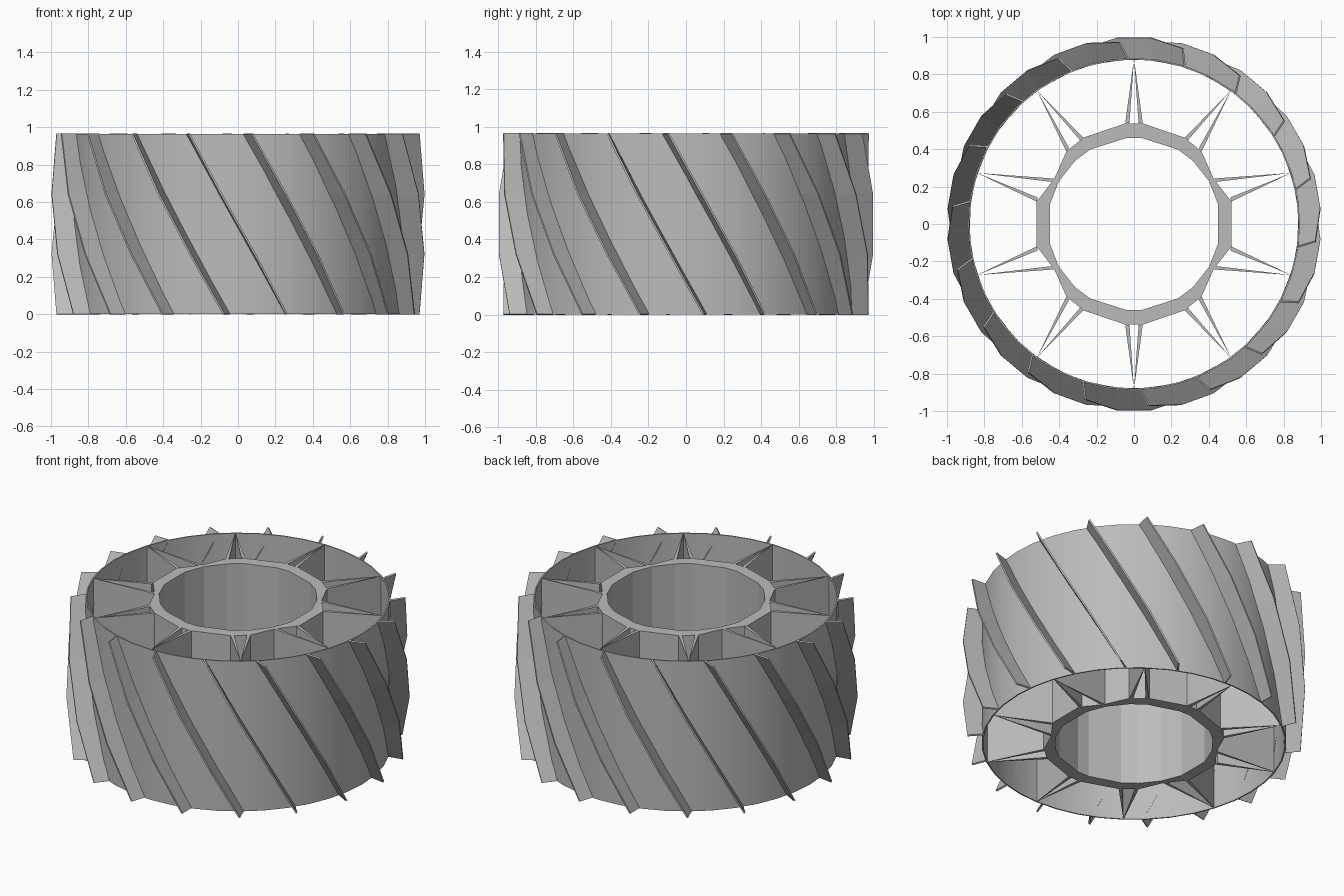
import bpy, bmesh
from math import sin, cos, radians

if "Cube" in bpy.data.objects:
    bpy.data.objects.remove(bpy.data.objects["Cube"])

HEIGHT = 0.965
GREY = (0.5, 0.5, 0.5, 1)
metal = bpy.data.materials.new("grey metal")
metal.use_nodes = True
metal.diffuse_color = GREY
metal.node_tree.nodes["Principled BSDF"].inputs["Base Color"].default_value = GREY


def polar(r, deg, z=0):
    return (r * cos(radians(deg)), r * sin(radians(deg)), z)


def finish(name, bm, smooth=False):
    bmesh.ops.recalc_face_normals(bm, faces=bm.faces)
    mesh = bpy.data.meshes.new(name)
    bm.to_mesh(mesh)
    bm.free()
    mesh.materials.append(metal)
    obj = bpy.data.objects.new(name, mesh)
    bpy.context.collection.objects.link(obj)
    if smooth:
        bpy.ops.object.select_all(action='DESELECT')
        obj.select_set(True)
        bpy.context.view_layer.objects.active = obj
        bpy.ops.object.shade_smooth_by_angle(angle=radians(25))
    return obj


def ring(name, outer, inner, smooth=False):
    """Full-height ring between two outlines with equal point counts."""
    bm = bmesh.new()
    loops = [[bm.verts.new((x, y, z)) for x, y, _ in pts]
             for pts, z in ((outer, 0), (outer, HEIGHT), (inner, HEIGHT), (inner, 0))]
    n = len(outer)
    for k in range(4):
        a, b = loops[k], loops[(k + 1) % 4]
        for i in range(n):
            j = (i + 1) % n
            bm.faces.new((a[i], a[j], b[j], b[i]))
    return finish(name, bm, smooth)


def prism(name, outline):
    """Full-height prism over an outline."""
    bm = bmesh.new()
    low = [bm.verts.new((x, y, 0)) for x, y in outline]
    top = [bm.verts.new((x, y, HEIGHT)) for x, y in outline]
    bm.faces.new(low)
    bm.faces.new(top)
    for i in range(len(low)):
        j = (i + 1) % len(low)
        bm.faces.new((low[i], low[j], top[j], top[i]))
    return finish(name, bm)


# Thin tread drum
SEGMENTS = 40
angles = [i * 360 / SEGMENTS for i in range(SEGMENTS)]
ring("tread_drum", [polar(0.888, a) for a in angles],
     [polar(0.88, a) for a in angles], smooth=True)

# Spoke feet for one quarter, as (angle, radius), mirrored to all four
quarter = [(13, 0.534), (29.7, 0.49), (47, 0.53), (59.6, 0.535), (85, 0.54)]
half = quarter + [(180 - a, r) for a, r in reversed(quarter)]
feet = half + [(a + 180, r) for a, r in half]

# Faceted hub ring through the spoke feet
ring("hub_ring", [polar(r, a) for a, r in feet], [polar(0.462, a) for a, r in feet])

# Paired tapering spokes meeting in a point at the drum
for i in range(10):
    apex_angle = 18 + i * 36
    tip = polar(0.884, apex_angle)[:2]
    for a, r in feet:
        offset = (a - apex_angle + 180) % 360 - 180
        if abs(offset) < 15:
            side = 1 if offset > 0 else -1
            foot = polar(r, a)[:2]
            inner_foot = polar(r, a - side * 2.4)[:2]
            prism("spoke", [tip, foot, inner_foot])

# Slanted grouser blades wrapped around the drum
BLADES = 18
TWIST = 35
TIP_RADII = (0.975, 1.0, 1.0, 0.975)
bm = bmesh.new()
for i in range(BLADES):
    start = -88 + i * 360 / BLADES
    rungs = []
    for k, tip_radius in enumerate(TIP_RADII):
        t = k / 3
        angle = start + TWIST * (1 - t)
        lean = -1.5 + 4 * t
        z = HEIGHT * t
        rungs.append((bm.verts.new(polar(0.882, angle, z)),
                      bm.verts.new(polar(tip_radius, angle + lean, z))))
    for (a, b), (c, d) in zip(rungs, rungs[1:]):
        bm.faces.new((a, b, d, c))
blades = finish("grouser_blades", bm)
solid = blades.modifiers.new("thickness", 'SOLIDIFY')
solid.thickness = 0.01
solid.offset = 0
